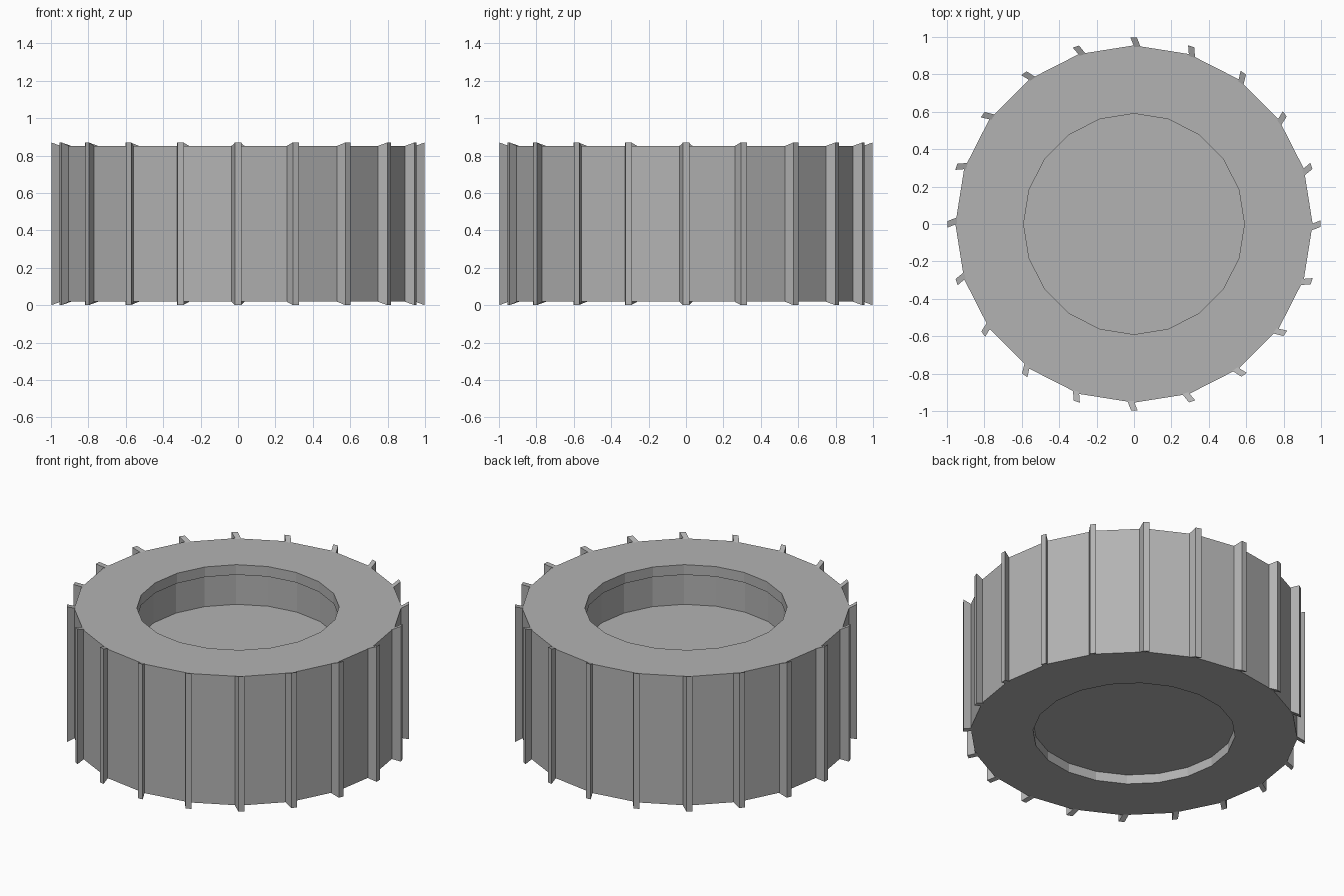
import bpy
from math import sin, cos, pi

if "Cube" in bpy.data.objects:
    bpy.data.objects.remove(bpy.data.objects["Cube"])

SIDES = 20
rubber = bpy.data.materials.new("rubber")
rubber.diffuse_color = (0.45, 0.45, 0.45, 1)
rubber.use_nodes = True
rubber.node_tree.nodes["Principled BSDF"].inputs["Base Color"].default_value = rubber.diffuse_color


def add_mesh(name, verts, faces):
    mesh = bpy.data.meshes.new(name)
    mesh.from_pydata(verts, [], faces)
    mesh.update()
    mesh.materials.append(rubber)
    obj = bpy.data.objects.new(name, mesh)
    bpy.context.collection.objects.link(obj)
    return obj


def lathe(name, profile, cap_start=False, cap_end=False):
    """Revolve an (r, z) profile, optionally capping its ends with discs."""
    n = len(profile)
    verts, faces = [], []
    for i in range(SIDES):
        a = 2 * pi * i / SIDES
        verts += [(r * cos(a), r * sin(a), z) for r, z in profile]
    for i in range(SIDES):
        j = (i + 1) % SIDES
        for k in range(n - 1):
            faces.append((i * n + k, j * n + k, j * n + k + 1, i * n + k + 1))
    if cap_start:
        faces.append([i * n for i in reversed(range(SIDES))])
    if cap_end:
        faces.append([i * n + n - 1 for i in range(SIDES)])
    return add_mesh(name, verts, faces)


# Tyre: outer wall, side walls and the short lips at both openings
lathe("tyre", [(0.59, 0.08), (0.59, 0.02), (0.955, 0.02),
               (0.955, 0.85), (0.59, 0.85), (0.59, 0.785)])

# Hub: flat underside with outer wall, and the recessed top disc behind the lip
lathe("hub_base", [(0.60, 0.08), (0.60, 0.59)], cap_start=True)
lathe("hub_recess", [(0.60, 0.785), (0.60, 0.59)], cap_end=True)

# Tread ribs: slanted bars at every corner, flared past the tyre at the tip
verts, faces = [], []
section = [(0.945, -0.036, 0.02), (0.998, -0.015, 0.0),
           (0.998, 0.02, 0.0), (0.945, -0.002, 0.02)]
for i in range(SIDES):
    a = 2 * pi * i / SIDES
    b = len(verts)
    for top in (False, True):
        for r, t, z in section:
            verts.append((r * cos(a) - t * sin(a), r * sin(a) + t * cos(a),
                          0.87 - z if top else z))
    faces += [(b, b + 1, b + 2, b + 3), (b + 7, b + 6, b + 5, b + 4)]
    for k in range(4):
        m = (k + 1) % 4
        faces.append((b + k, b + 4 + k, b + 4 + m, b + m))
ribs = add_mesh("tread_ribs", verts, faces)

# Make the rib faces point outward
import bmesh
bm = bmesh.new()
bm.from_mesh(ribs.data)
bmesh.ops.recalc_face_normals(bm, faces=bm.faces)
bm.to_mesh(ribs.data)
bm.free()
